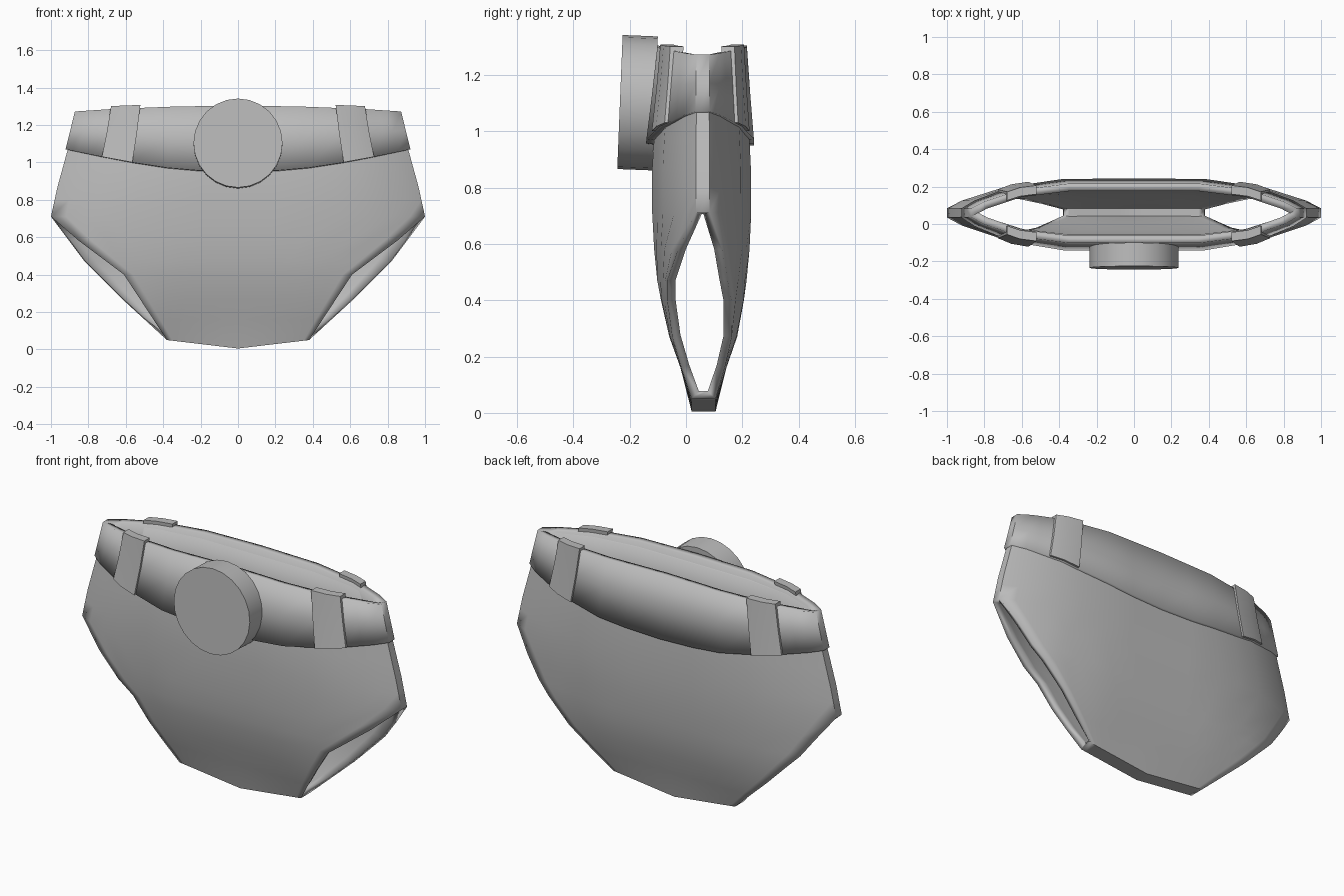
import bpy, bmesh, math

cube = bpy.data.objects.get("Cube")
if cube:
    bpy.data.objects.remove(cube)

grey = bpy.data.materials.new("plain_grey")
grey.use_nodes = True
colour = (0.5, 0.5, 0.5, 1)
grey.diffuse_color = colour
grey.node_tree.nodes["Principled BSDF"].inputs["Base Color"].default_value = colour

MID_Y = 0.06


def curve(points):
    """Piecewise linear function through (input, output) points."""
    def value(v):
        if v <= points[0][0]:
            return points[0][1]
        for (a, p), (b, q) in zip(points, points[1:]):
            if v <= b:
                return p + (q - p) * (v - a) / (b - a)
        return points[-1][1]
    return value


# Shape curves: cross-section fullness, widths and depths by height
fullness = curve([(0, 1), (.4, 1), (.7, .79), (.92, .38), (1, .14)])
hip = curve([(.71, 1), (.87, .965), (1.07, .91), (1.28, .858)])
front_edge = curve([(.05, .38), (.4, .61), (.58, .85), (.71, 1)])
back_edge = curve([(.05, .38), (.27, .62), (.47, .82), (.71, 1)])
front_depth = curve([(.05, .04), (.3, .13), (.47, .162), (.65, .18), (.9, .18), (1.28, .145)])
back_depth = curve([(.05, .045), (.3, .132), (.47, .155), (.65, .172), (.9, .17), (1.28, .145)])
belt_front = curve([(.96, .202), (1.28, .162)])
belt_back = curve([(.96, .182), (1.28, .156)])
belt_low = curve([(0, .95), (.22, .957), (.4, .972), (.6, 1.0), (.78, 1.03), (1, 1.07)])
belt_high = curve([(0, 1.304), (.4, 1.298), (.78, 1.285), (1, 1.272)])


def finish(name, bm, thickness=0):
    bmesh.ops.recalc_face_normals(bm, faces=bm.faces[:])
    mesh = bpy.data.meshes.new(name)
    bm.to_mesh(mesh)
    bm.free()
    obj = bpy.data.objects.new(name, mesh)
    bpy.context.collection.objects.link(obj)
    mesh.materials.append(grey)
    if thickness:
        shell = obj.modifiers.new("thickness", "SOLIDIFY")
        shell.thickness = thickness
        shell.offset = -1
        shell.use_even_offset = True
    bpy.ops.object.select_all(action="DESELECT")
    bpy.context.view_layer.objects.active = obj
    obj.select_set(True)
    bpy.ops.object.shade_smooth_by_angle(angle=math.radians(32))
    return obj


def mirrored(half):
    return [-s for s in reversed(half) if s] + half


def quads(bm, low, high, skip=()):
    n = len(low)
    for j in range(n):
        if j not in skip:
            k = (j + 1) % n
            bm.faces.new((low[j], low[k], high[k], high[j]))


# Body: closed rings above the leg openings, two panels below them
cols = mirrored([0, .2, .4, .55, .7, .82, .92, 1])
n = len(cols)
bm = bmesh.new()
rings = []
heights = [.05, .16, .27, .4, .47, .58, .71, .8, .87, .97, 1.07, 1.265]
for z in heights:
    ring = []
    for side, order in ((-1, cols), (1, cols[::-1])):
        edge = front_edge if side < 0 else back_edge
        depth = front_depth if side < 0 else back_depth
        for s in order:
            x = s * (edge(z) if z < .71 else hip(z))
            y = MID_Y + side * depth(z) * fullness(abs(x) / hip(z))
            drop = .045 * (1 - abs(s)) if z == heights[0] else 0
            ring.append(bm.verts.new((x, y, z - drop)))
    rings.append(ring)
for z, low, high in zip(heights, rings, rings[1:]):
    quads(bm, low, high, (n - 1, 2 * n - 1) if z < .71 else ())
base = rings[0]
for j in range(n - 1):
    bm.faces.new((base[j], base[j + 1], base[2 * n - 2 - j], base[2 * n - 1 - j]))
finish("body", bm, .03)


# Belt surface, shared by the waistband and the raised loops
def belt_point(t, side, f, lift=0, raise_top=0):
    low, high = belt_low(abs(t)), belt_high(abs(t)) + raise_top
    z = low + (high - low) * f
    depth = belt_front if side < 0 else belt_back
    y = MID_Y + side * (depth(z) * fullness(abs(t)) + lift)
    return (t * (hip(z) + .012), y, z)


cols = mirrored([0, .22, .4, .6, .7, .78, .86, .92, 1])
bm = bmesh.new()
rings = [[bm.verts.new(belt_point(t, side, f))
          for side, order in ((-1, cols), (1, cols[::-1])) for t in order]
         for f in (0, .5, 1)]
for low, high in zip(rings, rings[1:]):
    quads(bm, low, high)
finish("waistband", bm, .04)

# Four raised belt loops
for side, place in ((-1, "front"), (1, "back")):
    for hand, label in ((1, "left"), (-1, "right")):
        bm = bmesh.new()
        layers = []
        for lift in (.012, -.035):
            layers.append([[bm.verts.new(belt_point(hand * t, side, f, lift, .016))
                            for t in (.6, .7, .78)] for f in (0, .5, 1)])
        for grid in layers:
            for a, b in zip(grid, grid[1:]):
                for j in range(2):
                    bm.faces.new((a[j], a[j + 1], b[j + 1], b[j]))
        rims = [g[0] + [g[1][2]] + g[2][::-1] + [g[1][0]] for g in layers]
        quads(bm, rims[0], rims[1])
        finish(f"{place}_{label}_belt_loop", bm)

# Round buckle, leaning back slightly
bm = bmesh.new()
bmesh.ops.create_cone(bm, cap_ends=True, segments=24, radius1=.238, radius2=.238, depth=.125)
buckle = finish("buckle", bm)
buckle.location = (0, -.172, 1.101)
buckle.rotation_euler = (math.radians(90 - 2.3), 0, 0)
